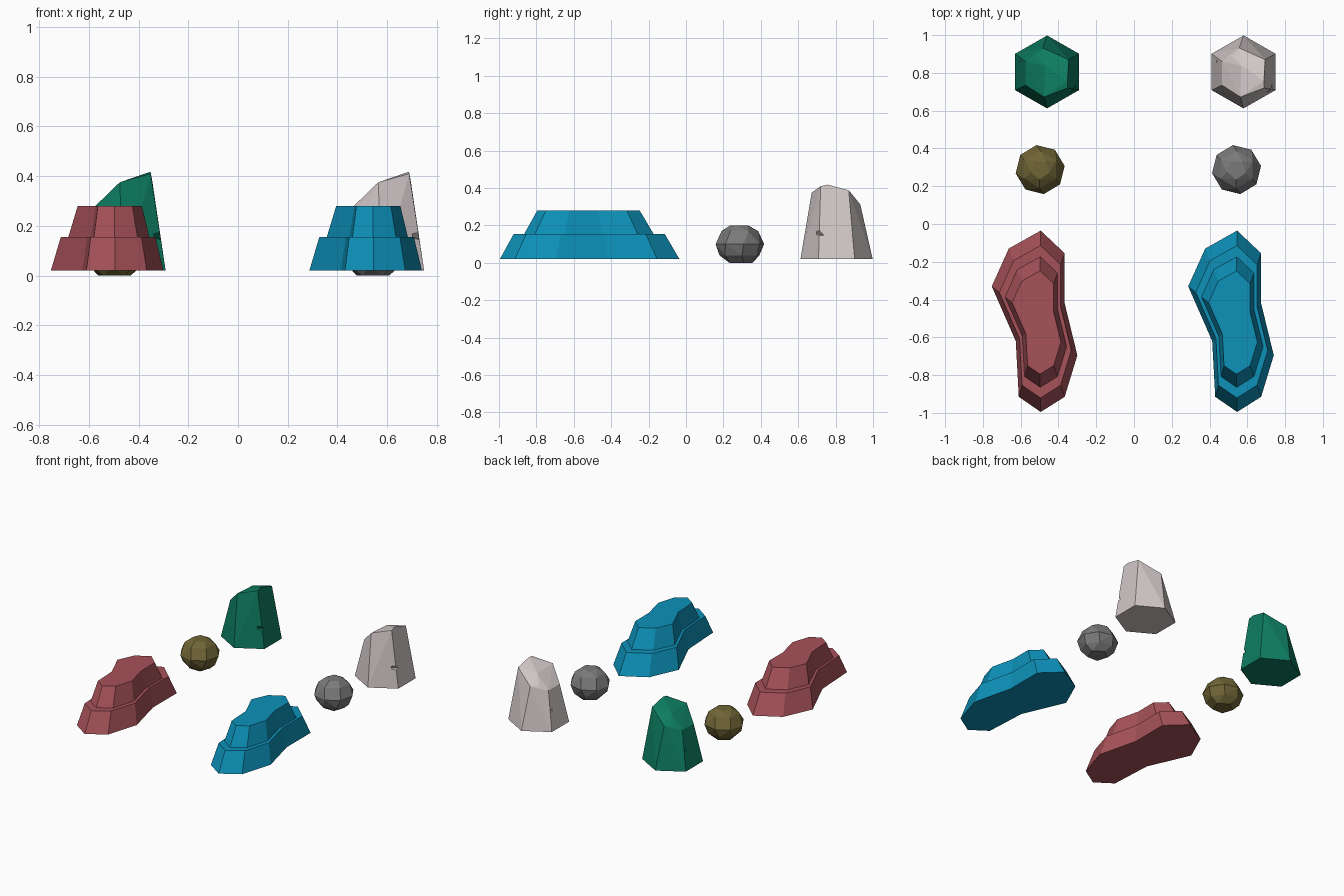
import bpy, bmesh, math

if "Cube" in bpy.data.objects:
    bpy.data.objects.remove(bpy.data.objects["Cube"])

DX = 1.04  # spacing between the two sets of rocks


def material(name, rgb):
    m = bpy.data.materials.new(name)
    m.diffuse_color = (*rgb, 1)
    m.use_nodes = True
    m.node_tree.nodes["Principled BSDF"].inputs["Base Color"].default_value = m.diffuse_color
    return m


def add_object(name, bm, mat=None):
    bmesh.ops.recalc_face_normals(bm, faces=bm.faces[:])
    me = bpy.data.meshes.new(name)
    bm.to_mesh(me)
    bm.free()
    ob = bpy.data.objects.new(name, me)
    bpy.context.collection.objects.link(ob)
    if mat:
        me.materials.append(mat)
    return ob


def hull(name, points, mat=None):
    bm = bmesh.new()
    for p in points:
        bm.verts.new(p)
    res = bmesh.ops.convex_hull(bm, input=bm.verts[:])
    loose = [v for v in bm.verts if not v.link_faces]
    bmesh.ops.delete(bm, geom=loose, context='VERTS')
    bmesh.ops.dissolve_limit(bm, angle_limit=math.radians(4),
                             verts=bm.verts[:], edges=bm.edges[:])
    return add_object(name, bm, mat)


# Stepped mesa: one outline, scaled towards its middle at each level
OUTLINE = [(-.494, -.035), (-.367, -.155), (-.367, -.42), (-.30, -.695),
           (-.367, -.915), (-.494, -.995), (-.61, -.915), (-.626, -.62),
           (-.753, -.33), (-.663, -.13)]
LEVELS = [(1, .02), (.84, .155), (.72, .155), (.57, .28)]


def mesa(name, dx, mat):
    bm = bmesh.new()
    cx, cy = -.502, -.53
    rings = [[bm.verts.new((cx + (x - cx) * s + dx, cy + (y - cy) * s, z))
              for x, y in OUTLINE] for s, z in LEVELS]
    n = len(OUTLINE)
    for a, b in zip(rings, rings[1:]):
        for i in range(n):
            j = (i + 1) % n
            bm.faces.new((a[i], a[j], b[j], b[i]))
    bm.faces.new(rings[0])
    bm.faces.new(rings[-1])
    return add_object(name, bm, mat)


# Faceted boulder: hull of uneven rings (height, radius, sides, turn)
BOULDER = [(0, .068, 5, .3), (.04, .11, 7, .1), (.1, .131, 8, .15),
           (.17, .098, 6, .5), (.2, .052, 5, .9)]


def boulder(name, dx, mat):
    pts = []
    for z, r, n, turn in BOULDER:
        for i in range(n):
            a = turn + math.tau * i / n
            pts.append((-.497 + dx + r * math.cos(a),
                        .288 + r * math.sin(a), z))
    return hull(name, pts, mat)


# Standing rock: hexagonal foot, slanted crown, a chip on each side
CROWN = [(-.476, .672, .375), (-.351, .72, .41), (-.352, .757, .418),
         (-.346, .87, .388), (-.483, .932, .312), (-.43, .887, .36),
         (-.473, .84, .368), (-.52, .887, .315),
         (-.574, .86, .28), (-.574, .735, .28)]
CHIPS = [[(-.35, .70, .155), (-.28, .688, .24), (-.27, .775, .14),
          (-.27, .685, .13)],
         [(-.59, .865, .15), (-.66, .875, .21), (-.66, .79, .15),
          (-.66, .89, .09)]]


def standing_rock(name, dx, mat):
    foot = [(-.46 + .195 * math.sin(math.tau * i / 6),
             .805 + .193 * math.cos(math.tau * i / 6), .02) for i in range(6)]
    rock = hull(name, [(x + dx, y, z) for x, y, z in foot + CROWN], mat)
    for k, chip in enumerate(CHIPS):
        cutter = hull(f"{name}_chip_cutter_{k}",
                      [(x + dx, y, z) for x, y, z in chip], mat)
        cutter.hide_render = True
        cutter.display_type = 'WIRE'
        mod = rock.modifiers.new("chip", 'BOOLEAN')
        mod.operation = 'DIFFERENCE'
        mod.solver = 'EXACT'
        mod.object = cutter


mesa("left_mesa", 0, material("brick red", (.39, .085, .102)))
mesa("right_mesa", DX, material("sea blue", (.004, .283, .485)))
boulder("left_boulder", 0, material("olive brown", (.162, .13, .037)))
boulder("right_boulder", DX, material("mid grey", (.195, .195, .195)))
standing_rock("left_standing_rock", 0, material("deep green", (.004, .205, .119)))
standing_rock("right_standing_rock", DX, material("pale stone", (.645, .578, .578)))
